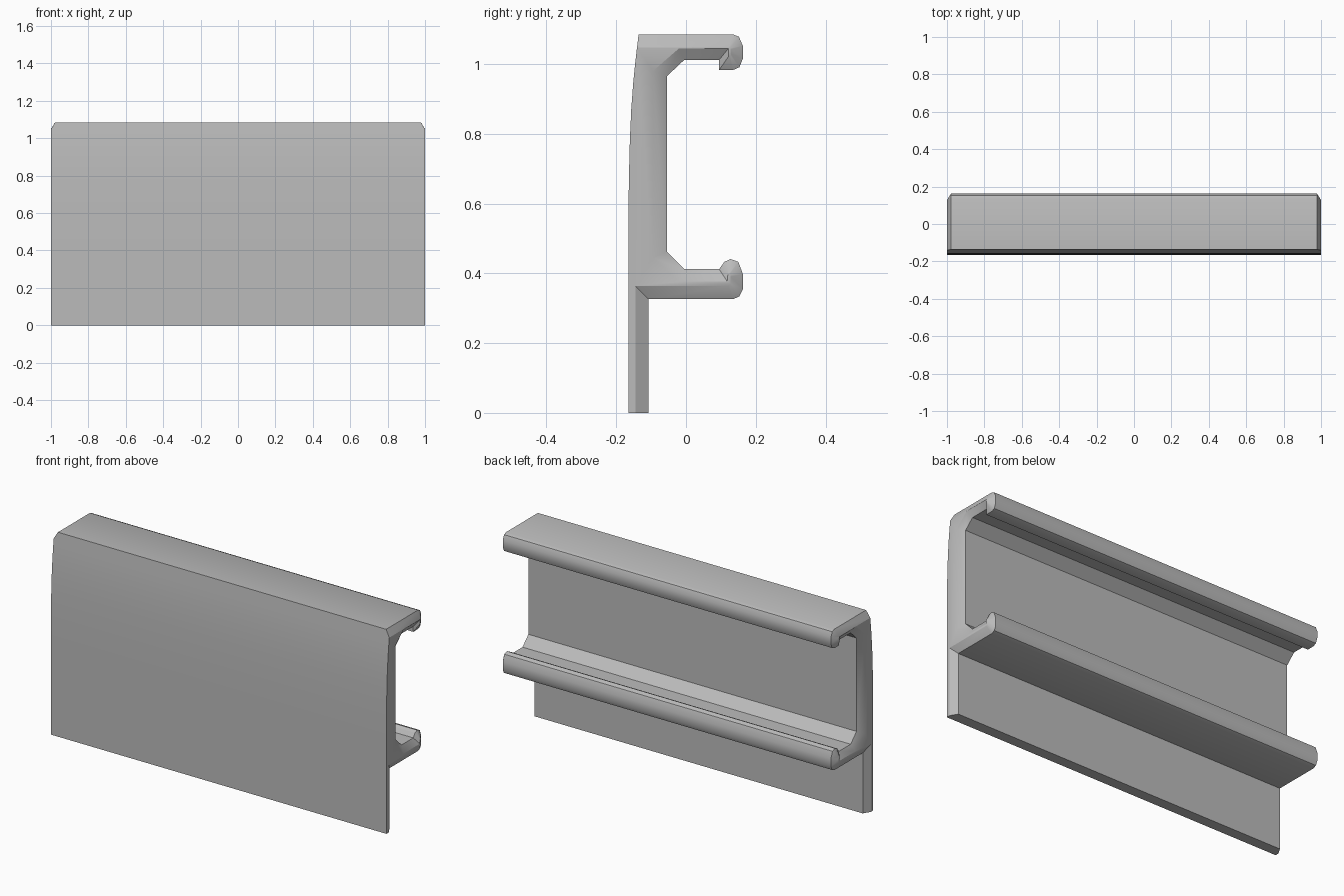
import bpy, bmesh, math

if "Cube" in bpy.data.objects:
    bpy.data.objects.remove(bpy.data.objects["Cube"])

FULL, CHAMFER = 1.0, 0.978   # half length at the end face / where the end chamfer starts

# Front face line (y, z), bottom to top; it runs the full length
front = [(-.165, 0), (-.165, .45), (-.165, .58), (-.1635, .68), (-.161, .78),
         (-.157, .87), (-.151, .95), (-.146, 1.0), (-.1405, 1.047)]

# Rest of the section: (outer y, z) and matching point on the chamfered end face
top_corner = (-.136, 1.085)
rest = [
    # upper arm and its hooked lip
    ((.135, 1.085), (.122, 1.049)), ((.152, 1.078), (.126, 1.046)),
    ((.163, 1.052), (.128, 1.042)), ((.163, 1.016), (.128, 1.030)),
    ((.153, .991), (.127, 1.025)), ((.135, .983), (.125, 1.022)),
    ((.095, .983), (.122, 1.022)), ((.095, 1.012), (.122, 1.045)),
    # inside of the channel
    ((-.005, 1.012), (-.02, 1.045)), ((-.055, .965), (-.095, .98)),
    ((-.055, .462), (-.095, .445)), ((-.005, .412), (-.02, .376)),
    # lower arm and its rounded lip
    ((.095, .412), (.118, .377)), ((.110, .433), (.120, .397)),
    ((.128, .441), (.123, .400)), ((.150, .433), (.126, .398)),
    ((.163, .398), (.128, .390)), ((.163, .355), (.128, .370)),
    ((.153, .334), (.126, .367)), ((.135, .326), (.122, .364)),
    # skirt below the channel
    ((-.108, .326), (-.145, .364)), ((-.108, 0), (-.145, 0)),
]

bm = bmesh.new()
ends = []
for side in (-1, 1):
    line = [bm.verts.new((side * FULL, y, z)) for y, z in front]
    corner = bm.verts.new((side * CHAMFER, *top_corner))
    outer = [bm.verts.new((side * CHAMFER, *o)) for o, i in rest]
    inner = [bm.verts.new((side * FULL, *i)) for o, i in rest]
    # end face and its chamfer
    bm.faces.new(line + inner)
    bm.faces.new((line[-1], corner, outer[0], inner[0]))
    for k in range(len(rest) - 1):
        bm.faces.new((inner[k], outer[k], outer[k + 1], inner[k + 1]))
    ends.append((line + [corner] + outer, inner))

# Long faces between the two ends
(left, left_in), (right, right_in) = ends
for k in range(len(left) - 1):
    bm.faces.new((left[k], right[k], right[k + 1], left[k + 1]))
# Bottom edge of the skirt
bm.faces.new((left[0], left_in[-1], left[-1], right[-1], right_in[-1], right[0]))
bmesh.ops.recalc_face_normals(bm, faces=bm.faces)

mesh = bpy.data.meshes.new("channel_panel")
bm.to_mesh(mesh)
bm.free()
panel = bpy.data.objects.new("channel_panel", mesh)
bpy.context.collection.objects.link(panel)

grey = bpy.data.materials.new("plain grey")
grey.diffuse_color = (.5, .5, .5, 1)
grey.use_nodes = True
grey.node_tree.nodes["Principled BSDF"].inputs["Base Color"].default_value = grey.diffuse_color
mesh.materials.append(grey)

bpy.context.view_layer.objects.active = panel
panel.select_set(True)
bpy.ops.object.shade_smooth_by_angle(angle=math.radians(30))
